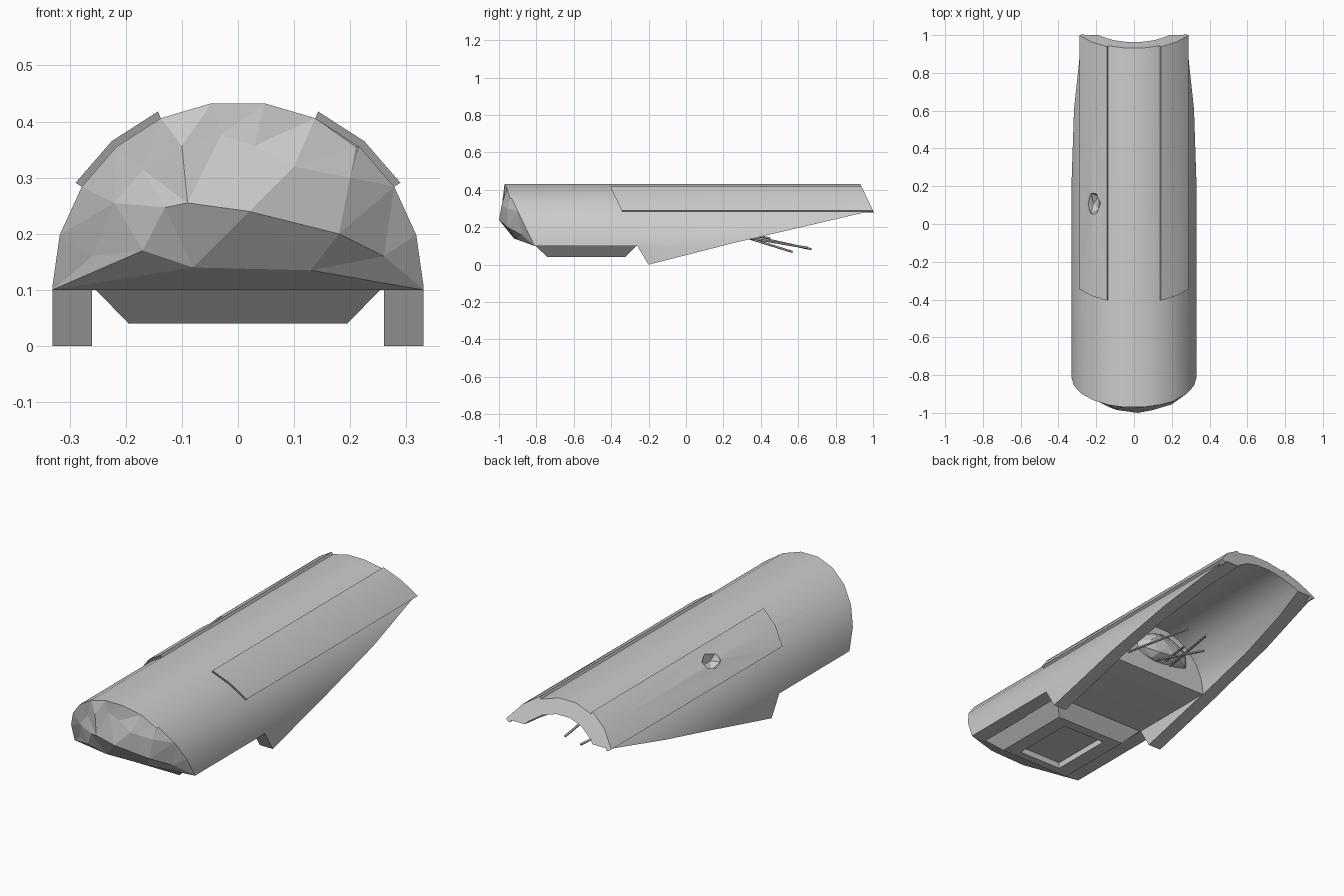
import bpy, bmesh, math, random
from mathutils import Vector, Matrix
from mathutils.geometry import delaunay_2d_cdt

if "Cube" in bpy.data.objects:
    bpy.data.objects.remove(bpy.data.objects["Cube"])

random.seed(4)
CZ, R_OUT, R_IN = 0.105, 0.331, 0.264
SLANT = 0.48  # nose, tail and panel ends all lean by this slope


def add(name, bm, smooth=False):
    bmesh.ops.recalc_face_normals(bm, faces=bm.faces)
    me = bpy.data.meshes.new(name)
    bm.to_mesh(me)
    bm.free()
    ob = bpy.data.objects.new(name, me)
    bpy.context.collection.objects.link(ob)
    if smooth:
        shade(ob)
    return ob


def shade(ob):
    bpy.ops.object.select_all(action='DESELECT')
    ob.select_set(True)
    bpy.context.view_layer.objects.active = ob
    bpy.ops.object.shade_smooth_by_angle(angle=math.radians(30))


def loft(bottom, top):
    """Closed solid between two matching loops."""
    bm = bmesh.new()
    a = [bm.verts.new(p) for p in bottom]
    b = [bm.verts.new(p) for p in top]
    n = len(a)
    bm.faces.new(a)
    bm.faces.new(b)
    for i in range(n):
        bm.faces.new((a[i], a[(i + 1) % n], b[(i + 1) % n], b[i]))
    return bm


def along_y(pts, y0, y1):
    return loft([(x, y0, z) for x, z in pts], [(x, y1, z) for x, z in pts])


def along_x(pts, x0, x1):
    return loft([(x0, y, z) for y, z in pts], [(x1, y, z) for y, z in pts])


def rect(x, y0, y1, z):
    return [(-x, y0, z), (x, y0, z), (x, y1, z), (-x, y1, z)]


def arc(r, k0, k1):
    s = math.pi / 11
    return [(r * math.cos(k * s), CZ + r * math.sin(k * s)) for k in range(k0, k1 + 1)]


def boolean(ob, cutter, op='DIFFERENCE', remove=True):
    m = ob.modifiers.new('cut', 'BOOLEAN')
    m.operation, m.object, m.solver = op, cutter, 'EXACT'
    dg = bpy.context.evaluated_depsgraph_get()
    dg.update()
    me = bpy.data.meshes.new_from_object(ob.evaluated_get(dg))
    ob.modifiers.clear()
    ob.data = me
    if remove:
        bpy.data.objects.remove(cutter)


# Hull shell: arched section trimmed by the side outline, then hollowed
hull = add('hull_shell', along_y([(R_OUT, -0.1)] + arc(R_OUT, 0, 11) + [(-R_OUT, -0.1)], -1.2, 1.2))
side = [(0.923, 0.45), (1.0, 0.29), (0.25, 0.115), (-0.2, 0.0),
        (-0.26, 0.1), (-0.81, 0.1), (-0.978, 0.45)]
boolean(hull, add('side_cutter', along_x(side, -0.6, 0.6)), 'INTERSECT')
inner = [(R_IN, -0.2)] + arc(R_IN, 0, 11) + [(-R_IN, -0.2)]
boolean(hull, add('cavity_cutter', along_y(inner, 0.2, 1.3)))
boolean(hull, add('underside_cutter', loft(rect(0.26, -0.5, 0.4, -0.2), rect(0.26, -0.5, 0.4, 0.102))))


# Raised side panels with slanted ends
def panel(name, k0, k1):
    bm = along_y(arc(0.32, k0, k1) + arc(0.344, k0, k1)[::-1], -0.7, 1.3)
    for y, sign in ((-0.344, -1), (1.0, 1)):
        bmesh.ops.bisect_plane(bm, geom=bm.verts[:] + bm.edges[:] + bm.faces[:],
                               plane_co=(0, y, 0.29), plane_no=(0, sign, sign * SLANT),
                               clear_outer=True)
        bmesh.ops.holes_fill(bm, edges=[e for e in bm.edges if e.is_boundary])
    return add(name, bm)


panel_r = panel('side_panel_right', 2, 4)
panel_l = panel('side_panel_left', 7, 9)

# Faceted impact hole in the left panel
bm = bmesh.new()
bmesh.ops.create_icosphere(bm, subdivisions=1, radius=1)
for v in bm.verts:
    v.co *= random.uniform(0.9, 1.1)
bmesh.ops.transform(bm, verts=bm.verts,
                    matrix=Matrix.Translation((-0.215, 0.11, 0.372)) @ Matrix.Diagonal((0.042, 0.068, 0.05, 1)))
hole = add('hole_cutter', bm)
boolean(hull, hole, remove=False)
boolean(panel_l, hole)
for ob in (hull, panel_l, panel_r):
    shade(ob)

# Broken nose: irregular faceted surface over the slanted front
rim = [(x, z, -0.81 - SLANT * (z - 0.1)) for x, z in
       [(R_OUT, 0.1)] + arc(R_OUT, 0, 11) + [(-R_OUT, 0.1)]]
rock = [(-.17, .315, -.94), (-.22, .255, -.925), (-.17, .17, -.935), (-.26, .16, -.87),
        (-.08, .14, -.92), (.13, .135, -.905), (.26, .16, -.88), (.02, .24, -1.0),
        (.18, .2, -.955), (.2, .3, -.955), (.21, .355, -.94), (-.1, .357, -.98),
        (.03, .357, -.975), (.1, .32, -.985), (-.13, .247, -.97), (-.09, .255, -.985),
        (-.03, .376, -.97)]
pts = rim + rock
vs, _, fs, orig, _, _ = delaunay_2d_cdt([Vector(p[:2]) for p in pts], [], [], 0, 1e-5)
bm = bmesh.new()
verts = [bm.verts.new((v.x, pts[o[0]][2], v.y)) for v, o in zip(vs, orig)]
for f in fs:
    bm.faces.new([verts[i] for i in f])
nose = add('broken_nose', bm)
if sum(p.normal.y for p in nose.data.polygons) > 0:
    nose.data.flip_normals()

# Keel block under the front, with a square recess
keel = add('keel_block', loft(rect(0.258, -0.81, -0.26, 0.105), rect(0.195, -0.74, -0.325, 0.04)))
boolean(keel, add('recess_cutter', loft(rect(0.12, -0.70, -0.375, 0.0), rect(0.12, -0.70, -0.375, 0.07))))

# Torn debris on the bulkhead inside the cavity
bm = bmesh.new()
bmesh.ops.create_icosphere(bm, subdivisions=2, radius=1)
for v in bm.verts:
    v.co *= random.uniform(0.8, 1.1)
bmesh.ops.transform(bm, verts=bm.verts,
                    matrix=Matrix.Translation((0, 0.19, 0.25)) @ Matrix.Diagonal((0.17, 0.07, 0.09, 1)))
add('bulkhead_debris', bm)

# Loose rods sticking out of the bulkhead
rods = [((-.066, .18, .19), (.11, .67, .083)), ((.03, .18, .19), (.04, .57, .068)),
        ((.2, .18, .17), (.21, .65, .09)), ((-.03, .18, .2), (.06, .45, .14))]
for i, (a, b) in enumerate(rods):
    a, b = Vector(a), Vector(b)
    bm = bmesh.new()
    bmesh.ops.create_cone(bm, cap_ends=True, segments=6, radius1=0.006, radius2=0.006, depth=(b - a).length)
    rot = (b - a).to_track_quat('Z', 'Y').to_matrix().to_4x4()
    bmesh.ops.transform(bm, verts=bm.verts, matrix=Matrix.Translation((a + b) / 2) @ rot)
    add(f'loose_rod_{i + 1}', bm)
